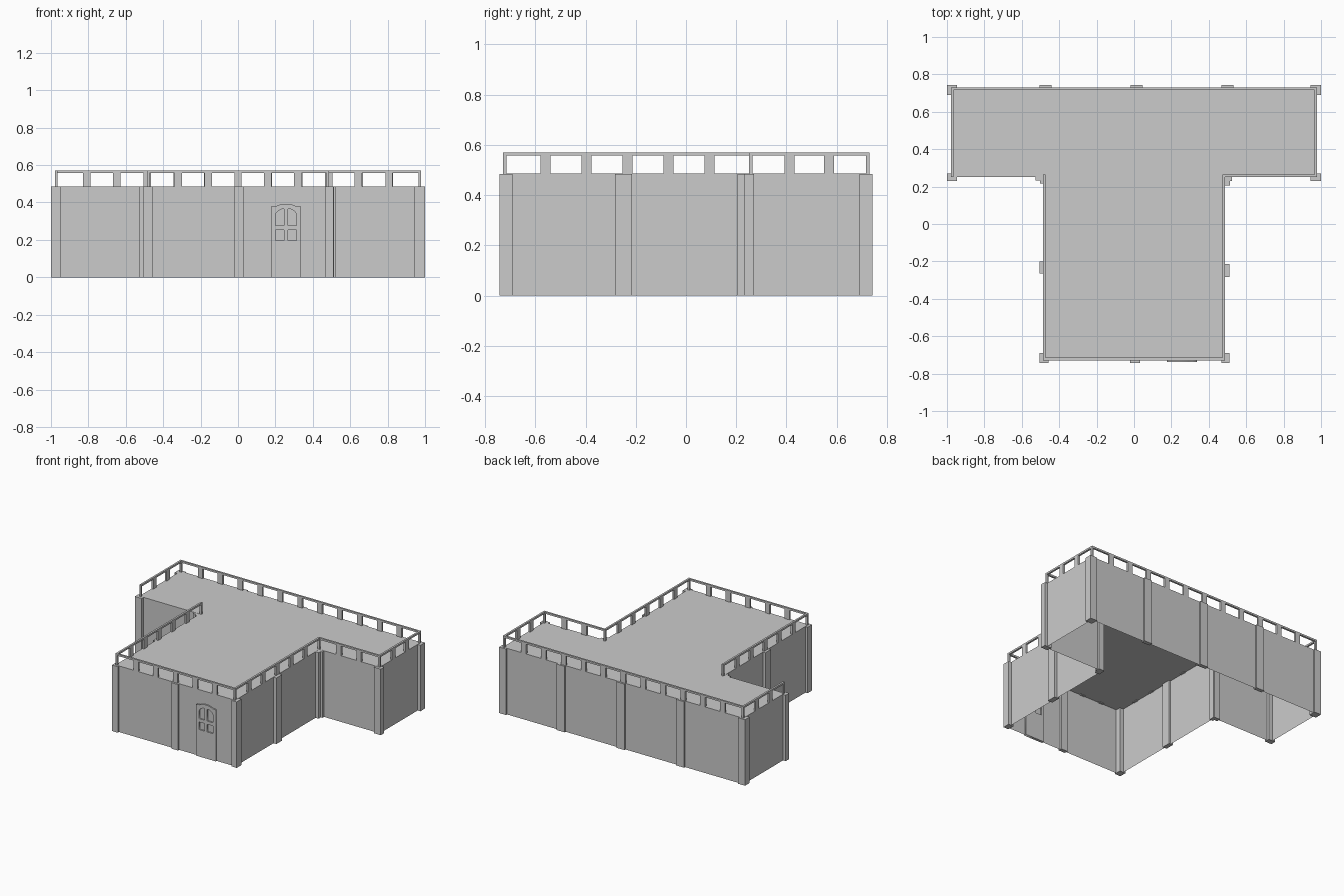
import bpy, bmesh
from mathutils import Vector

if "Cube" in bpy.data.objects:
    bpy.data.objects.remove(bpy.data.objects["Cube"])

H = 0.486        # roof height
RAIL_TOP = 0.57
T = 0.014        # rail thickness


def make_object(name, bm):
    me = bpy.data.meshes.new(name)
    bm.to_mesh(me)
    bm.free()
    ob = bpy.data.objects.new(name, me)
    bpy.context.collection.objects.link(ob)
    return ob


def add_box(bm, x0, x1, y0, y1, z0, z1):
    verts = bmesh.ops.create_cube(bm, size=1)["verts"]
    size = Vector((x1 - x0, y1 - y0, z1 - z0))
    mid = Vector((x0 + x1, y0 + y1, z0 + z1)) / 2
    for v in verts:
        v.co = Vector(a * b for a, b in zip(v.co, size)) + mid


# T-shaped shell: thin walls and roof, open underneath
outline = [(-.978, .25), (-.487, .25), (-.487, -.729), (.487, -.729),
           (.487, .25), (.978, .25), (.978, .731), (-.978, .731)]
bm = bmesh.new()
low = [bm.verts.new((x, y, 0)) for x, y in outline]
top = [bm.verts.new((x, y, H)) for x, y in outline]
for i in range(len(outline)):
    j = (i + 1) % len(outline)
    bm.faces.new((low[i], low[j], top[j], top[i]))
bm.faces.new(top)
make_object("walls_and_roof", bm)

# Pilasters at corners and along walls: x0, x1, y0, y1
pilasters = {
    "back_left_corner": (-1, -.945, .69, .743),
    "back_right_corner": (.945, 1, .69, .743),
    "wing_left_front_corner": (-1, -.945, .23, .27),
    "wing_right_front_corner": (.944, 1, .23, .27),
    "back_left": (-.505, -.44, .715, .743),
    "back_middle": (-.02, .045, .715, .743),
    "back_right": (.468, .533, .715, .743),
    "front_left_corner": (-.505, -.457, -.743, -.69),
    "front_right_corner": (.468, .51, -.743, -.69),
    "front_middle": (-.022, .031, -.743, -.715),
    "side_left": (-.505, -.472, -.265, -.2),
    "side_right": (.472, .51, -.283, -.215),
    "inner_left_wing": (-.527, -.48, .232, .262),
    "inner_left_stem": (-.503, -.475, .217, .255),
    "inner_right_wing": (.48, .525, .23, .262),
    "inner_right_stem": (.475, .512, .205, .255),
}
for name, (x0, x1, y0, y1) in pilasters.items():
    bm = bmesh.new()
    add_box(bm, x0, x1, y0, y1, 0, H - .001)
    make_object("pilaster_" + name, bm)


# Railings: top bar plus evenly spaced flat posts, square posts at the ends
def railing(name, a, b, count):
    a, b = Vector(a), Vector(b)
    along_x = abs(b.x - a.x) > abs(b.y - a.y)
    h = T / 2
    bm = bmesh.new()
    add_box(bm, min(a.x, b.x) - h, max(a.x, b.x) + h,
            min(a.y, b.y) - h, max(a.y, b.y) + h, RAIL_TOP - .013, RAIL_TOP)
    for i in range(count + 1):
        p = a.lerp(b, i / count)
        w = h if i in (0, count) else .02
        dx, dy = (w, h) if along_x else (h, w)
        add_box(bm, p.x - dx, p.x + dx, p.y - dy, p.y + dy, H - .004, RAIL_TOP - .01)
    make_object("railing_" + name, bm)


railing("back", (-.971, .724), (.971, .724), 12)
railing("left_end", (-.971, .257), (-.971, .724), 3)
railing("right_end", (.971, .257), (.971, .724), 3)
railing("wing_right_front", (.48, .257), (.971, .257), 3)
railing("stem_left", (-.48, -.722), (-.48, .257), 6)
railing("stem_right", (.48, -.722), (.48, .257), 6)
railing("front", (-.48, -.722), (.48, -.722), 6)

# Door: arched panel with four recessed window openings
cx = .257


def mirrored(pts):
    return [(-x, z) for x, z in pts]


arch = [(.08, 0), (.08, .378), (.055, .38), (.035, .388), (.015, .393)]
upper = [(.01, .278), (.057, .278), (.057, .337), (.043, .355), (.025, .364), (.01, .364)]
lower = [(.01, .198), (.057, .198), (.057, .254), (.01, .254)]
loops = [arch + mirrored(arch)[::-1], upper, mirrored(upper), lower, mirrored(lower)]
cu = bpy.data.curves.new("door", "CURVE")
cu.dimensions = "2D"
cu.fill_mode = "BOTH"
cu.extrude = .01
for pts in loops:
    s = cu.splines.new("POLY")
    s.points.add(len(pts) - 1)
    for p, (x, z) in zip(s.points, pts):
        p.co = (x, z, 0, 1)
    s.use_cyclic_u = True
door = bpy.data.objects.new("door", cu)
door.location = (cx, -.729, 0)
door.rotation_euler = (1.5707963, 0, 0)
bpy.context.collection.objects.link(door)
